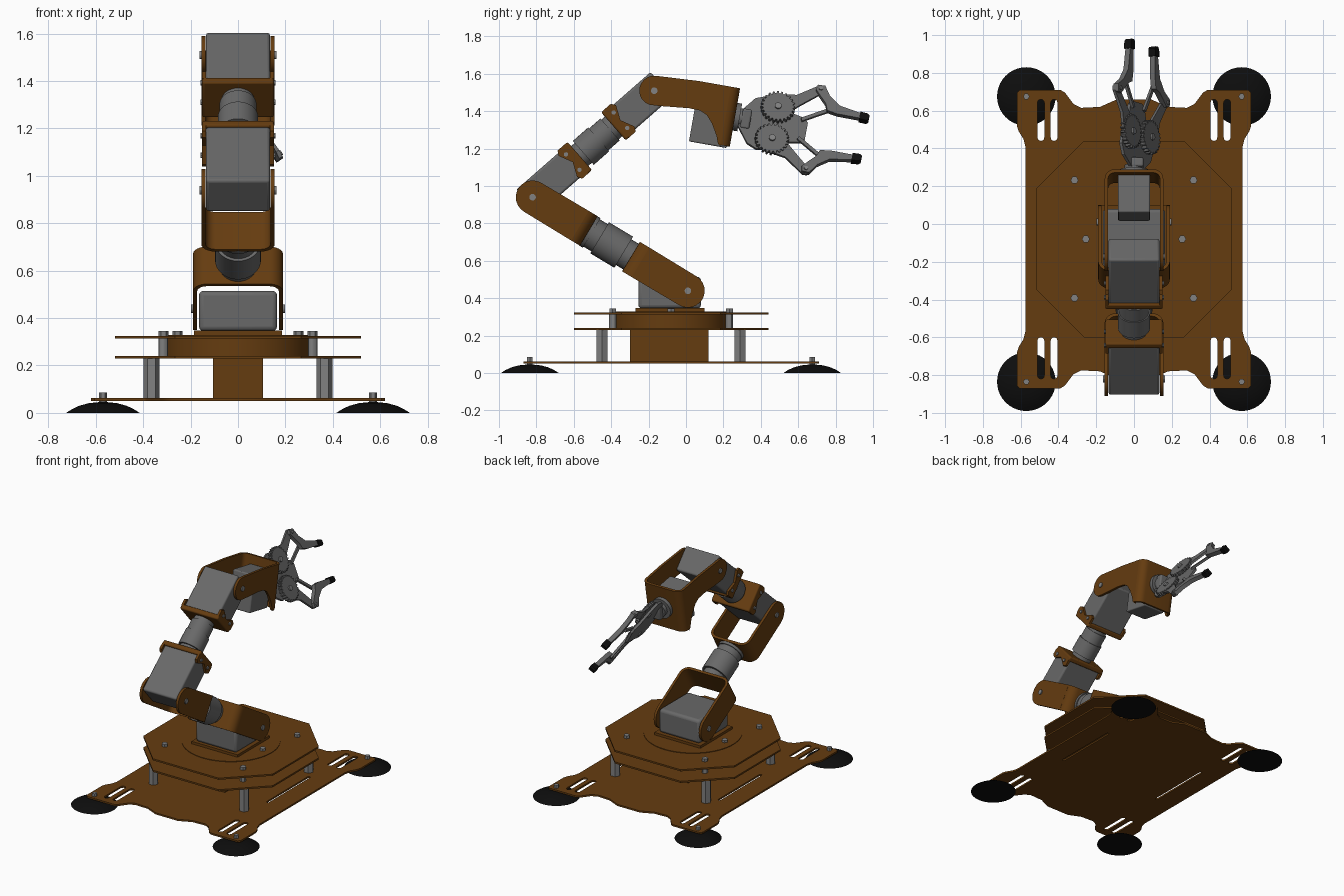
import bpy, bmesh, math
from mathutils import Matrix, Vector

if "Cube" in bpy.data.objects:
    bpy.data.objects.remove(bpy.data.objects["Cube"])


def material(name, col):
    m = bpy.data.materials.new(name)
    m.diffuse_color = (*col, 1)
    m.use_nodes = True
    m.node_tree.nodes["Principled BSDF"].inputs["Base Color"].default_value = m.diffuse_color
    return m


BROWN = material("brown_metal", (0.13, 0.045, 0.005))
GREY = material("motor_grey", (0.14, 0.14, 0.14))
STEEL = material("steel", (0.22, 0.22, 0.22))
BLACK = material("black_rubber", (0.004, 0.004, 0.004))
WORLD = Matrix.Identity(4)


def finish(name, bm, M, mat):
    bmesh.ops.transform(bm, matrix=M, verts=bm.verts)
    bmesh.ops.recalc_face_normals(bm, faces=bm.faces)
    me = bpy.data.meshes.new(name)
    bm.to_mesh(me)
    bm.free()
    me.materials.append(mat)
    ob = bpy.data.objects.new(name, me)
    bpy.context.collection.objects.link(ob)
    return ob


def prism(name, pts, axis, lo, hi, mat, M=WORLD):
    """Extrude a 2D outline along a local axis from lo to hi."""
    place = {'x': lambda p, q, t: (t, p, q), 'y': lambda p, q, t: (p, t, q),
             'z': lambda p, q, t: (p, q, t)}[axis]
    bm = bmesh.new()
    a = [bm.verts.new(place(p, q, lo)) for p, q in pts]
    b = [bm.verts.new(place(p, q, hi)) for p, q in pts]
    bm.faces.new(a)
    bm.faces.new(b[::-1])
    n = len(pts)
    for i in range(n):
        bm.faces.new((a[i], a[(i + 1) % n], b[(i + 1) % n], b[i]))
    return finish(name, bm, M, mat)


def arc(cx, cy, r, a0, a1, n):
    return [(cx + r * math.cos(math.radians(a0 + (a1 - a0) * i / n)),
             cy + r * math.sin(math.radians(a0 + (a1 - a0) * i / n))) for i in range(n + 1)]


def cyl(name, axis, c, r, lo, hi, mat, M=WORLD, seg=32):
    return prism(name, arc(c[0], c[1], r, 0, 360, seg)[:-1], axis, lo, hi, mat, M)


def box(name, x, y, z, mat, M=WORLD, bevel=0.0):
    ob = prism(name, [(x[0], y[0]), (x[1], y[0]), (x[1], y[1]), (x[0], y[1])], 'z', z[0], z[1], mat, M)
    if bevel:
        mod = ob.modifiers.new("bevel", 'BEVEL')
        mod.width, mod.segments = bevel, 3
    return ob


def frame(y, z, deg):
    """Local axes: x sideways, y along the arm, z across it."""
    return Matrix.Translation((0, y, z)) @ Matrix.Rotation(math.radians(deg), 4, 'X')


def u_bracket(name, M, W, L, side, v0, v1, t=0.018, r=0.06):
    """Two shaped side plates joined by a bent web at distance L."""
    for s in (-1, 1):
        prism(name + "_side", side, 'x', s * (W - t), s * W, BROWN, M)
        cyl(name + "_pivot_bolt", 'x', (0, 0), 0.018, s * W, s * (W + 0.008), STEEL, M, 12)
    k = L - r
    web = arc(W - r, k, r, 0, 90, 6) + arc(r - W, k, r, 90, 180, 6) \
        + arc(r - W, k, r - t, 180, 90, 6) + arc(W - r, k, r - t, 90, 0, 6)
    prism(name + "_web", web, 'z', v0, v1, BROWN, M)


# ---- base plate with slots, as a filled curve
CY = -0.08
quarter = [(0.09, 0.74), (0.18, 0.70), (0.28, 0.695), (0.32, 0.715), (0.365, 0.775), (0.39, 0.79),
           (0.605, 0.79), (0.62, 0.775), (0.62, 0.60), (0.61, 0.57), (0.585, 0.53), (0.575, 0.49)]
half = quarter + [(x, -y) for x, y in reversed(quarter)]
outline = half + [(-x, y) for x, y in reversed(half)]
rings = [outline]
for sx in (-1, 1):
    for x, y, w, h in [(0.42, 0.06, 0.01, 0.245)] + \
            [(xx, s * 0.63, 0.018, 0.11) for xx in (0.423, 0.493) for s in (-1, 1)]:
        rings.append([(sx * x + p, y + q) for p, q in
                      arc(0, h - w, w, 0, 180, 6) + arc(0, w - h, w, 180, 360, 6)])
cu = bpy.data.curves.new("base_plate", 'CURVE')
cu.dimensions, cu.fill_mode, cu.extrude = '2D', 'BOTH', 0.006
for ring in rings:
    sp = cu.splines.new('POLY')
    sp.points.add(len(ring) - 1)
    for pt, (x, y) in zip(sp.points, ring):
        pt.co = (x, y, 0, 1)
    sp.use_cyclic_u = True
cu.materials.append(BROWN)
plate = bpy.data.objects.new("base_plate", cu)
plate.location = (0, CY, 0.057)
bpy.context.collection.objects.link(plate)
bpy.context.view_layer.objects.active = plate
plate.select_set(True)
bpy.ops.object.convert(target='MESH')

# ---- suction feet, posts and bolts
for sx in (-1, 1):
    for sy in (-1, 1):
        fx, fy = sx * 0.57, CY + sy * 0.755
        bm = bmesh.new()
        prof = [(0, 0), (0.155, 0), (0.13, 0.016), (0.10, 0.03), (0.06, 0.041), (0, 0.047)]
        vs = [bm.verts.new((r, 0, z)) for r, z in prof]
        es = [bm.edges.new((vs[i], vs[i + 1])) for i in range(len(vs) - 1)]
        bmesh.ops.spin(bm, geom=vs + es, cent=(0, 0, 0), axis=(0, 0, 1), angle=math.tau, steps=40)
        bmesh.ops.remove_doubles(bm, verts=bm.verts, dist=1e-5)
        finish("suction_foot", bm, Matrix.Translation((fx, fy, 0)), BLACK)
        cyl("foot_bolt", 'z', (fx, fy), 0.017, 0.04, 0.085, STEEL, seg=6)
        cyl("lower_post", 'z', (sx * 0.365, CY + sy * 0.37), 0.034, 0.06, 0.235, STEEL, seg=6)
        cyl("upper_post", 'z', (sx * 0.315, CY + sy * 0.312), 0.02, 0.24, 0.32, STEEL, seg=12)
        cyl("deck_bolt", 'z', (sx * 0.315, CY + sy * 0.312), 0.021, 0.32, 0.345, STEEL, seg=6)
    cyl("turntable_bolt", 'z', (sx * 0.255, CY), 0.021, 0.32, 0.345, STEEL, seg=6)

# ---- turntable: motor column, two octagonal decks, drum
box("base_motor_column", (-0.105, 0.105), (-0.30, 0.12), (0.06, 0.235), BROWN)
octagon = [(sx * x, CY + sy * y) for sx, sy, o in ((1, 1, 0), (-1, 1, 1), (-1, -1, 0), (1, -1, 1))
           for x, y in ([(0.52, 0.265), (0.265, 0.52)][::-1 if o else 1])]
for z in (0.229, 0.313):
    prism("octagon_deck", octagon, 'z', z, z + 0.012, BROWN)
cyl("turntable_drum", 'z', (0, CY), 0.31, 0.24, 0.315, BROWN, seg=64)
cyl("turntable_disc", 'z', (0, CY), 0.325, 0.32, 0.329, BROWN, seg=64)
box("shoulder_mount", (-0.185, 0.185), (-0.27, 0.10), (0.325, 0.347), BROWN)
box("shoulder_motor", (-0.165, 0.165), (-0.255, 0.08), (0.345, 0.515), GREY, bevel=0.02)

# ---- upper arm: shoulder bracket, tube, elbow bracket
SH = frame(0.01, 0.44, 149)
EL_BACK = frame(-0.82, 0.94, -31)
side = arc(0, 0, 0.09, 90, 270, 12) + [(0.295, -0.092), (0.295, 0.092)]
u_bracket("shoulder_bracket", SH, 0.19, 0.355, side, -0.092, 0.092)
u_bracket("elbow_bracket", EL_BACK, 0.155, 0.35, side, -0.092, 0.092)
for r, lo, hi in ((0.08, 0.35, 0.42), (0.097, 0.40, 0.55), (0.085, 0.55, 0.60), (0.092, 0.60, 0.622)):
    cyl("upper_arm_tube", 'y', (0, 0), r, lo, hi, GREY, SH)

# ---- forearm: two motors with clips and a tube between
FO = frame(-0.82, 0.94, 41.2)
box("elbow_motor", (-0.135, 0.135), (-0.04, 0.315), (-0.088, 0.088), GREY, FO, 0.012)
box("wrist_motor", (-0.135, 0.135), (0.59, 0.915), (-0.088, 0.088), GREY, FO, 0.012)
for name, M in (("elbow_clip", FO), ("wrist_clip", frame(-0.17, 1.51, 221.2))):
    L = 0.335 if M is FO else 0.29
    tab = [(L - 0.085, -0.075), (L - 0.07, -0.1), (L - 0.025, -0.1), (L - 0.025, 0.1),
           (L - 0.07, 0.1), (L - 0.085, 0.075), (L - 0.05, 0)]
    for s in (-1, 1):
        prism(name + "_tab", tab, 'x', s * 0.134, s * 0.152, BROWN, M)
        for v in (-0.055, 0.055):
            cyl(name + "_bolt", 'x', (L - 0.05, v), 0.012, s * 0.15, s * 0.159, STEEL, M, 10)
    box(name + "_plate", (-0.152, 0.152), (L - 0.035, L), (-0.1, 0.1), BROWN, M, 0.01)
for r, lo, hi in ((0.07, 0.33, 0.58), (0.085, 0.36, 0.47), (0.078, 0.47, 0.55)):
    cyl("forearm_tube", 'y', (0, 0), r, lo, hi, GREY, FO)

# ---- wrist bracket with the roll motor inside
WR = frame(-0.17, 1.51, -10)
wside = arc(0, 0, 0.08, 90, 260, 10) + [(0.04, -0.076), (0.20, -0.06), (0.26, -0.062), (0.30, -0.08),
        (0.335, -0.12), (0.37, -0.18), (0.385, -0.22), (0.40, -0.232), (0.40, 0.092), (0.227, 0.092)]
u_bracket("wrist_bracket", WR, 0.155, 0.45, wside, -0.225, 0.092, r=0.05)
box("roll_motor", (-0.085, 0.085), (0.23, 0.435), (-0.235, 0.03), GREY, WR, 0.008)
cyl("roll_flange", 'y', (0, -0.062), 0.075, 0.45, 0.475, GREY, WR)
cyl("roll_shaft", 'y', (0, -0.062), 0.05, 0.47, 0.50, GREY, WR)
box("gripper_neck", (-0.03, 0.05), (0.485, 0.535), (-0.115, -0.01), GREY, WR, 0.01)

# ---- gripper: local x is the plate normal, y forward, z sideways; rolled 30 degrees
GR = frame(0.267, 1.375, -10.6) @ Matrix.Translation((0.035, 0, 0)) @ Matrix.Rotation(math.radians(-30), 4, 'Y')
body = [(0.02, 0.045), (0.085, 0.14), (0.14, 0.165), (0.20, 0.15), (0.30, 0.09), (0.365, 0.075), (0.385, 0.05)]
prism("gripper_body", body + [(a, -b) for a, b in reversed(body)], 'x', -0.035, -0.018, GREY, GR)
gear = [(0.212 + r * math.cos(math.tau * (i + d) / 24), 0.1 + r * math.sin(math.tau * (i + d) / 24))
        for i in range(24) for r, d in ((0.08, 0), (0.08, 0.3), (0.092, 0.45), (0.092, 0.8))]
arm = [(0.15, 0.13), (0.19, 0.175), (0.30, 0.195), (0.405, 0.275), (0.43, 0.275), (0.44, 0.25),
       (0.42, 0.225), (0.33, 0.14), (0.28, 0.09), (0.2, 0.06)]
finger = [(0.395, 0.24), (0.40, 0.27), (0.44, 0.272), (0.475, 0.215), (0.535, 0.168), (0.66, 0.145),
          (0.66, 0.115), (0.53, 0.115), (0.475, 0.125), (0.46, 0.165)]
rod = [(0.352, 0.048), (0.344, 0.066), (0.488, 0.16), (0.496, 0.142)]
tip = [(0.65, 0.108), (0.65, 0.152), (0.69, 0.148), (0.702, 0.138), (0.702, 0.115), (0.69, 0.106)]
for s in (-1, 1):
    for name, pts, lo, hi, mat in (("gripper_gear", gear, -0.014, 0.012, GREY),
                                   ("gripper_arm", arm, -0.012, 0.004, GREY),
                                   ("gripper_finger", finger, -0.008, 0.022, GREY),
                                   ("gripper_rod", rod, -0.02, -0.004, GREY),
                                   ("finger_tip", tip, -0.014, 0.028, BLACK)):
        prism(name, [(a, s * b) for a, b in pts], 'x', lo, hi, mat, GR)
    cyl("gear_hub", 'x', (0.212, s * 0.1), 0.018, -0.04, 0.022, STEEL, GR, 12)
    cyl("knuckle_pin", 'x', (0.42, s * 0.25), 0.011, -0.016, 0.028, STEEL, GR, 10)

# ---- smooth round parts, keep hard edges
bpy.ops.object.select_all(action='SELECT')
bpy.context.view_layer.objects.active = plate
bpy.ops.object.shade_smooth_by_angle(angle=math.radians(30))
